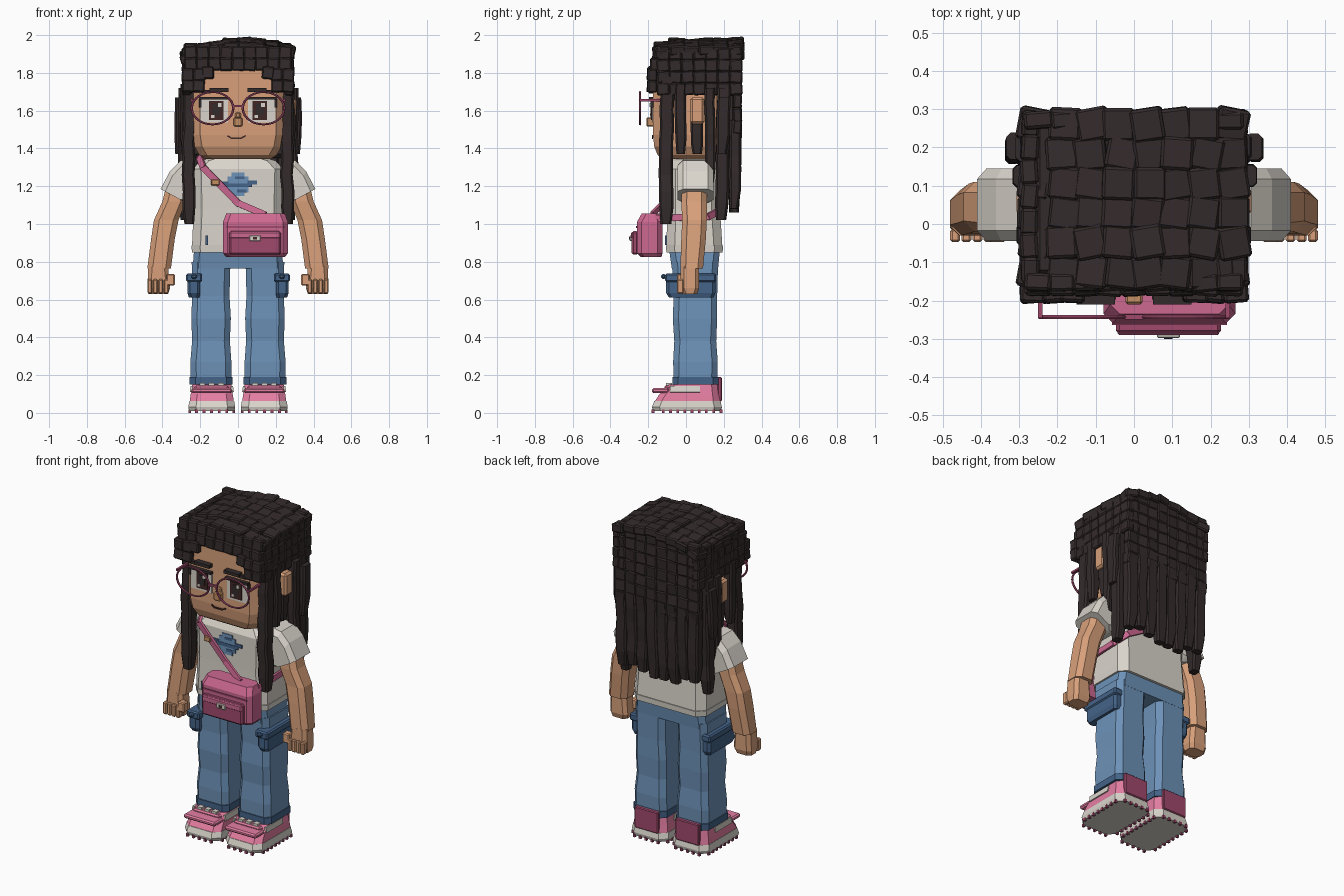
import bpy, bmesh, math, random
from mathutils import Vector, Matrix, Euler

random.seed(4)
rnd = lambda a: random.uniform(-a, a)


def material(name, r, g, b):
    m = bpy.data.materials.new(name)
    lin = [((c / 255 + 0.055) / 1.055) ** 2.4 for c in (r, g, b)]
    m.diffuse_color = (*lin, 1)
    return m


HAIR = material("dark hair", 52, 43, 43)
SKIN = material("skin", 216, 160, 122)
CREAM = material("cream", 218, 213, 204)
JEANS = material("blue denim", 109, 146, 184)
DENIM = material("dark denim", 68, 99, 136)
PINK = material("light pink", 228, 126, 162)
ROSE = material("rose pink", 204, 104, 144)
PLUM = material("plum pink", 160, 74, 108)
TAN = material("tan", 196, 142, 98)
BROWN = material("dark brown", 62, 38, 36)


def finish(name, bm, mat, bevel=0):
    bmesh.ops.recalc_face_normals(bm, faces=bm.faces[:])
    me = bpy.data.meshes.new(name)
    bm.to_mesh(me)
    bm.free()
    me.materials.append(mat)
    ob = bpy.data.objects.new(name, me)
    bpy.context.collection.objects.link(ob)
    if bevel:
        mod = ob.modifiers.new("bevel", "BEVEL")
        mod.width, mod.segments = bevel, 1
    return ob


def boxes(name, items, mat, bevel=0):
    """Each item: centre xyz, size xyz and an optional euler rotation."""
    bm = bmesh.new()
    for it in items:
        rot = Euler(it[6]) if len(it) > 6 else Euler()
        m = Matrix.LocRotScale(Vector(it[:3]), rot, Vector(it[3:6]))
        bmesh.ops.create_cube(bm, size=1, matrix=m)
    return finish(name, bm, mat, bevel)


def add_loft(bm, rings, c, s=1):
    """Rings run between two xz points A and B, spanning y0..y1, corners cut by c."""
    loops = []
    for ax, az, bx, bz, y0, y1 in rings:
        k = c / max(math.hypot(bx - ax, bz - az), 1e-4)
        oct_ = [(k, y0), (1 - k, y0), (1, y0 + c), (1, y1 - c),
                (1 - k, y1), (k, y1), (0, y1 - c), (0, y0 + c)]
        loops.append([bm.verts.new((s * (ax + t * (bx - ax)), y, az + t * (bz - az))) for t, y in oct_])
    for p, q in zip(loops, loops[1:]):
        for i in range(8):
            bm.faces.new((p[i], p[(i + 1) % 8], q[(i + 1) % 8], q[i]))
    bm.faces.new(loops[0])
    bm.faces.new(loops[-1])


def loft(name, rings, c, mat, s=1):
    bm = bmesh.new()
    add_loft(bm, rings, c, s)
    return finish(name, bm, mat)


def level(z, x0, x1, y0, y1):
    return (x0, z, x1, z, y0, y1)


# ---- head and face
loft("head", [level(z, -h, h, a, b) for z, h, a, b in (
    (1.345, .175, -.12, .15), (1.365, .205, -.15, .17), (1.41, .23, -.168, .19),
    (1.47, .24, -.175, .2), (1.87, .24, -.175, .2))], .04, SKIN)
loft("neck", [level(1.28, -.09, .09, -.04, .13), level(1.36, -.09, .09, -.04, .13)], .03, SKIN)
boxes("nose", [(0, -.19, 1.54, .045, .04, .05), (0, -.18, 1.575, .03, .02, .03)], TAN, .006)
boxes("mouth", [(-.01, -.177, 1.455, .06, .006, .008), (-.047, -.177, 1.462, .02, .006, .008, (0, .5, 0)),
                (.03, -.177, 1.462, .025, .006, .008, (0, -.5, 0))], BROWN)
for s in (-1, 1):
    side = "right" if s > 0 else "left"
    boxes("ear_" + side, [(s * .275, .06, 1.6, .065, .075, .14)], SKIN, .012)
    boxes("eye_white_" + side, [(s * .125, -.177, 1.6, .145, .008, .125)], CREAM)
    boxes("iris_" + side, [(s * .115, -.182, 1.6, .075, .008, .1)], BROWN)
    boxes("pupil_" + side, [(s * .115, -.186, 1.605, .04, .006, .06)], HAIR)
    boxes("eye_glint_" + side, [(s * .115 + .018, -.19, 1.63, .02, .005, .02),
                                (s * .115 - .018, -.188, 1.57, .018, .005, .015)], CREAM)
    boxes("eyelash_" + side, [(s * .125, -.186, 1.665, .155, .022, .014),
                              (s * .2, -.18, 1.64, .014, .014, .045)], HAIR)
    boxes("eyebrow_" + side, [(s * .1, -.19, 1.71, .1, .04, .02), (s * .165, -.18, 1.7, .04, .03, .018)], HAIR)

# ---- glasses: two oval rims, a bridge and two temples
for s in (-1, 1):
    bpy.ops.mesh.primitive_torus_add(major_segments=28, minor_segments=6, major_radius=.11, minor_radius=.0065,
                                     location=(s * .135, -.243, 1.613), rotation=(math.pi / 2, 0, 0))
    rim = bpy.context.object
    rim.name = "glasses_rim_" + ("right" if s > 0 else "left")
    rim.scale = (1, .78, 1)
    rim.data.materials.append(PLUM)
boxes("glasses_frame", [(0, -.243, 1.625, .05, .012, .012)] +
      [(s * .245, -.16, 1.655, .012, .17, .012) for s in (-1, 1)], PLUM)

# ---- hair: inner cap, overlapping tiles and long strands
boxes("hair_cap", [(0, .065, 1.815, .53, .41, .23), (0, .225, 1.55, .5, .08, .4)], HAIR, .02)
tile = lambda x, y, z, a, b, c: (x, y, z, a, b, c, (rnd(.1), rnd(.1), rnd(.1)))
tiles = []
for j in range(6):                                   # crown
    for i in range(8):
        x, y = -.255 + .073 * i + rnd(.006), -.125 + .077 * j
        z = 1.958 - .7 * (x - .03) ** 2 - (.02 if j == 0 else 0) + rnd(.006)
        tiles.append((x, y, z, .084, .086, .05, (rnd(.1), rnd(.1) + (x - .03) * .7, rnd(.2))))
for j in range(4):                                   # both sides
    for i in range(7):
        for s in (-1, 1):
            tiles.append(tile(s * .272, -.12 + .064 * i, 1.715 + .062 * j, .045, .068, .066))
for j in range(7):                                   # back
    for i in range(8):
        tiles.append(tile(-.25 + .071 * i, .27, 1.92 - .068 * j, .076, .045, .074))
for j in range(2):                                   # fringe
    for i in range(9):
        tiles.append(tile(-.25 + .0625 * i, -.165 + .012 * j, 1.845 + .062 * j, .068, .045, .068))
for s in (-1, 1):                                    # front curtains
    for x, z in ((.265, 1.73), (.21, 1.73), (.265, 1.79), (.205, 1.79), (.16, 1.8)):
        tiles.append(tile(s * x, -.18, z, .064, .05, .066))
boxes("hair_tiles", tiles, HAIR, .007)

bm = bmesh.new()


def strand(x, y, top, bottom, w, d, drift=0):
    n = max(3, round((top - bottom) / .09))
    rings = []
    for k in range(n + 1):
        f = k / n
        cx, cy = x + rnd(.005), y + drift * f + rnd(.004)
        t = .75 if k == n else 1
        rings.append(level(top + (bottom - top) * f, cx - w * t / 2, cx + w * t / 2, cy - d * t / 2, cy + d * t / 2))
    add_loft(bm, rings, .01)


for s in (-1, 1):
    strand(s * .26, -.1, 1.78, 1.0, .068, .075, -.005)
    strand(s * .275, -.03, 1.74, 1.37, .055, .06)
    strand(s * .262, .06, 1.54, 1.37, .05, .065)
    strand(s * .29, .125, 1.72, 1.22, .055, .055)
    strand(s * .315, .2, 1.67, 1.37, .04, .07, -.01)
    strand(s * .275, .2, 1.72, 1.02, .065, .07, -.015)
for i in range(8):
    strand(-.245 + .07 * i, .265, 1.55, 1.09 + rnd(.03), .074, .06, -.01)
finish("hair_strands", bm, HAIR)

# ---- shirt
loft("shirt_body", [level(z, -h, h, a, b) for z, h, a, b in (
    (.855, .24, -.1, .19), (.89, .243, -.103, .192), (1.08, .235, -.1, .18),
    (1.29, .24, -.1, .175), (1.335, .2, -.075, .155), (1.355, .13, -.06, .14))], .045, CREAM)
loft("shirt_hem", [level(.85, -.244, .244, -.104, .194), level(.885, -.246, .246, -.106, .196)], .045, CREAM)
# stepped planet print
boxes("print_planet", [(0, -.102, 1.21, .11, .008, .085), (0, -.102, 1.21, .07, .008, .125)], JEANS)
boxes("print_ring", [(0, -.106, 1.205, .15, .006, .02), (-.075, -.104, 1.215, .05, .006, .02),
                     (.075, -.104, 1.22, .05, .006, .02), (.02, -.105, 1.175, .05, .006, .016),
                     (.01, -.105, 1.245, .05, .006, .014)], DENIM)
boxes("shirt_tag", [(-.165, -.108, .915, .014, .008, .05)], DENIM)

# ---- jeans seat
loft("jeans_seat", [level(.765, -.24, .24, -.075, .17), level(.87, -.232, .232, -.09, .18)], .03, JEANS)

for s in (-1, 1):
    side = "right" if s > 0 else "left"
    # arm and sleeve
    loft("sleeve_" + side, [(.24, 1.345, .2, 1.12, -.04, .14), (.305, 1.335, .25, 1.11, -.045, .145),
                            (.36, 1.28, .265, 1.11, -.045, .145), (.41, 1.185, .28, 1.115, -.045, .145)],
         .028, CREAM, s)
    loft("arm_" + side, [level(1.2, .28, .38, -.02, .11), level(1.12, .275, .4, -.025, .11),
                         level(1.02, .315, .445, -.02, .11), level(.92, .335, .46, -.025, .105),
                         level(.765, .355, .48, -.03, .09)], .028, SKIN, s)
    loft("hand_" + side, [level(.63, .37, .475, -.02, .06), level(.66, .36, .48, -.03, .07),
                          level(.775, .37, .475, -.03, .07)], .02, SKIN, s)
    boxes("fingers_" + side, [(s * (.38 + .029 * i), -.03, .67, .026, .035, .075) for i in range(4)] +
          [(s * .357, -.025, .705, .045, .045, .06)], SKIN, .006)
    # trouser leg, cuff and cargo pocket
    loft("trouser_leg_" + side, [level(z, a, b, c, d) for z, a, b, c, d in (
        (.16, .035, .25, -.065, .165), (.27, .035, .252, -.068, .168), (.38, .043, .243, -.062, .16),
        (.5, .038, .247, -.07, .165), (.62, .045, .243, -.065, .165), (.8, .04, .245, -.075, .17))], .03, JEANS, s)
    loft("trouser_cuff_" + side, [level(.15, .03, .256, -.072, .172), level(.19, .03, .256, -.072, .172)],
         .03, DENIM, s)
    loft("cargo_pocket_" + side, [level(.61, .205, .26, -.09, .145), level(.635, .2, .268, -.105, .155),
                                  level(.7, .2, .268, -.105, .155)], .015, DENIM, s)
    boxes("pocket_flap_" + side, [(s * .232, .025, .715, .085, .27, .045),
                                  (s * .232, -.12, .722, .03, .025, .025)], DENIM, .008)
    # shoe
    loft("shoe_sole_" + side, [level(.01, .02, .258, -.175, .185), level(.03, .015, .263, -.18, .19),
                               level(.062, .02, .258, -.168, .183)], .04, CREAM, s)
    loft("shoe_upper_" + side, [level(.06, .022, .256, -.166, .18), level(.1, .028, .25, -.14, .175),
                                level(.15, .035, .242, -.09, .17)], .035, PINK, s)
    boxes("shoe_strap_" + side, [(s * .139, -.135, .118, .215, .09, .026),
                                 (s * .139, -.09, .135, .18, .05, .02)], PINK, .008)
    boxes("shoe_laces_" + side, [(s * (.09 + .05 * i), -.09, .152, .03, .03, .014) for i in range(3)], CREAM)
    boxes("shoe_patch_" + side, [(s * x, -.005, .126, .012, .16, .034, (0, r * s, 0))
                                 for x, r in ((.247, -.14), (.03, .14))], CREAM)
    boxes("shoe_heel_" + side, [(s * .139, .178, .125, .16, .024, .13)], PLUM, .005)
    studs = [(s * x, -.12 + .038 * i) for x in (.022, .256) for i in range(8)]
    studs += [(s * (.06 + .04 * i), y) for y in (-.175, .185) for i in range(5)]
    boxes("sole_studs_" + side, [(x, y, .009, .014, .014, .018) for x, y in studs], PLUM)

# ---- shoulder bag
loft("bag_body", [level(z, .0925 - h, .0925 + h, a, b) for z, h, a, b in (
    (.825, .155, -.24, -.13), (.845, .172, -.26, -.125), (1.01, .172, -.26, -.125),
    (1.055, .155, -.235, -.135))], .025, ROSE)
boxes("bag_flap_seam", [(.0925, -.26, .985, .3, .008, .01)], PLUM)
boxes("bag_pocket", [(.09, -.27, .9, .275, .036, .125)], PLUM, .01)
boxes("bag_pocket_flap", [(.09, -.283, .94, .265, .015, .035)], ROSE, .005)
boxes("bag_clasp", [(.09, -.292, .925, .06, .012, .03)], CREAM, .003)
boxes("clasp_button", [(.09, -.298, .925, .022, .005, .014)], BROWN)


def band(name, pts, w, t, mat):
    """Flat strap whose broad side faces away from the body."""
    bm = bmesh.new()
    for a, b in zip(pts, pts[1:]):
        a, b = Vector(a), Vector(b)
        d, mid = (b - a).normalized(), (a + b) / 2
        out = Vector((mid.x * .3, mid.y - .04, .04 if mid.z > 1.33 else 0))
        u = d.cross(out).normalized()
        v = u.cross(d)
        rot = Matrix((u, v, d)).transposed().to_4x4()
        m = Matrix.Translation(mid) @ rot @ Matrix.Diagonal((w, t, (b - a).length + .01, 1))
        bmesh.ops.create_cube(bm, size=1, matrix=m)
    return finish(name, bm, mat)


band("bag_strap", [(.25, -.16, 1.03), (.252, .12, 1.04), (.21, .2, 1.08), (-.17, .195, 1.3), (-.2, .12, 1.355),
                   (-.205, -.04, 1.355), (-.185, -.115, 1.3), (0, -.12, 1.11), (.14, -.18, 1.05)], .035, .014, ROSE)
boxes("strap_buckle", [(-.12, -.122, 1.22, .045, .02, .032)], TAN, .004)
